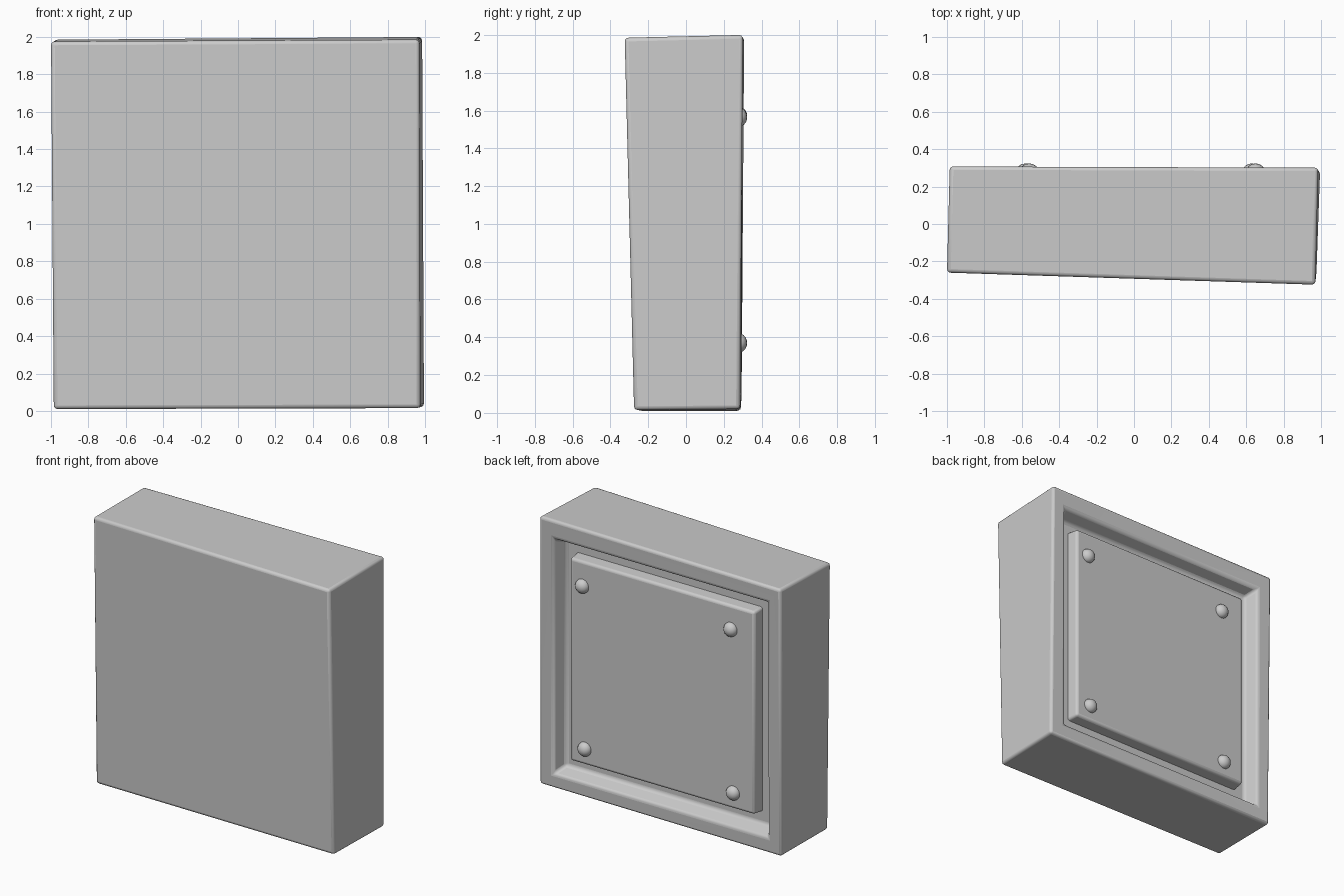
import bpy, bmesh
from mathutils import Vector

if "Cube" in bpy.data.objects:
    bpy.data.objects.remove(bpy.data.objects["Cube"])


def make_object(name, rings, bevel):
    """Join 4-corner rings into a closed solid and soften its edges."""
    bm = bmesh.new()
    loops = [[bm.verts.new(p) for p in ring] for ring in rings]
    for a, b in zip(loops, loops[1:]):
        for i in range(4):
            j = (i + 1) % 4
            bm.faces.new((a[i], a[j], b[j], b[i]))
    bm.faces.new(loops[0])
    bm.faces.new(loops[-1])
    bmesh.ops.recalc_face_normals(bm, faces=bm.faces[:])
    mesh = bpy.data.meshes.new(name)
    bm.to_mesh(mesh)
    bm.free()
    ob = bpy.data.objects.new(name, mesh)
    bpy.context.collection.objects.link(ob)
    mod = ob.modifiers.new("soft_edges", 'BEVEL')
    mod.width = bevel
    mod.segments = 3
    mod.limit_method = 'ANGLE'
    smooth(ob)
    return ob


def smooth(ob):
    bpy.ops.object.select_all(action='DESELECT')
    ob.select_set(True)
    bpy.context.view_layer.objects.active = ob
    bpy.ops.object.shade_smooth_by_angle(angle=0.7)


def rect(half, y, z0, z1):
    return [(-half, y, z0), (half, y, z0), (half, y, z1), (-half, y, z1)]


# Slightly skewed block with a recess in its back
front = [(-0.985, -0.25, 0.01), (0.975, -0.275, 0.015),
         (0.97, -0.325, 1.985), (-1.0, -0.26, 1.975)]
back = [(-0.98, 0.29, 0.01), (0.995, 0.285, 0.02),
        (0.985, 0.302, 2.0), (-0.985, 0.31, 1.985)]
make_object("block", [front, back,
                      rect(0.875, 0.295, 0.125, 1.86),
                      rect(0.84, 0.19, 0.16, 1.825)], 0.02)

# Raised plate inside the recess
make_object("back_plate", [rect(0.76, 0.17, 0.245, 1.755),
                           rect(0.75, 0.278, 0.255, 1.745)], 0.018)

# Domed rivets near the plate corners
for i, (x, z) in enumerate([(0.65, 1.565), (-0.56, 1.57), (0.63, 0.37), (-0.58, 0.37)]):
    bpy.ops.mesh.primitive_uv_sphere_add(segments=16, ring_count=10, radius=0.052,
                                         location=(x, 0.277, z))
    rivet = bpy.context.object
    rivet.name = f"rivet_{i + 1}"
    rivet.scale.y = 0.9
    smooth(rivet)
